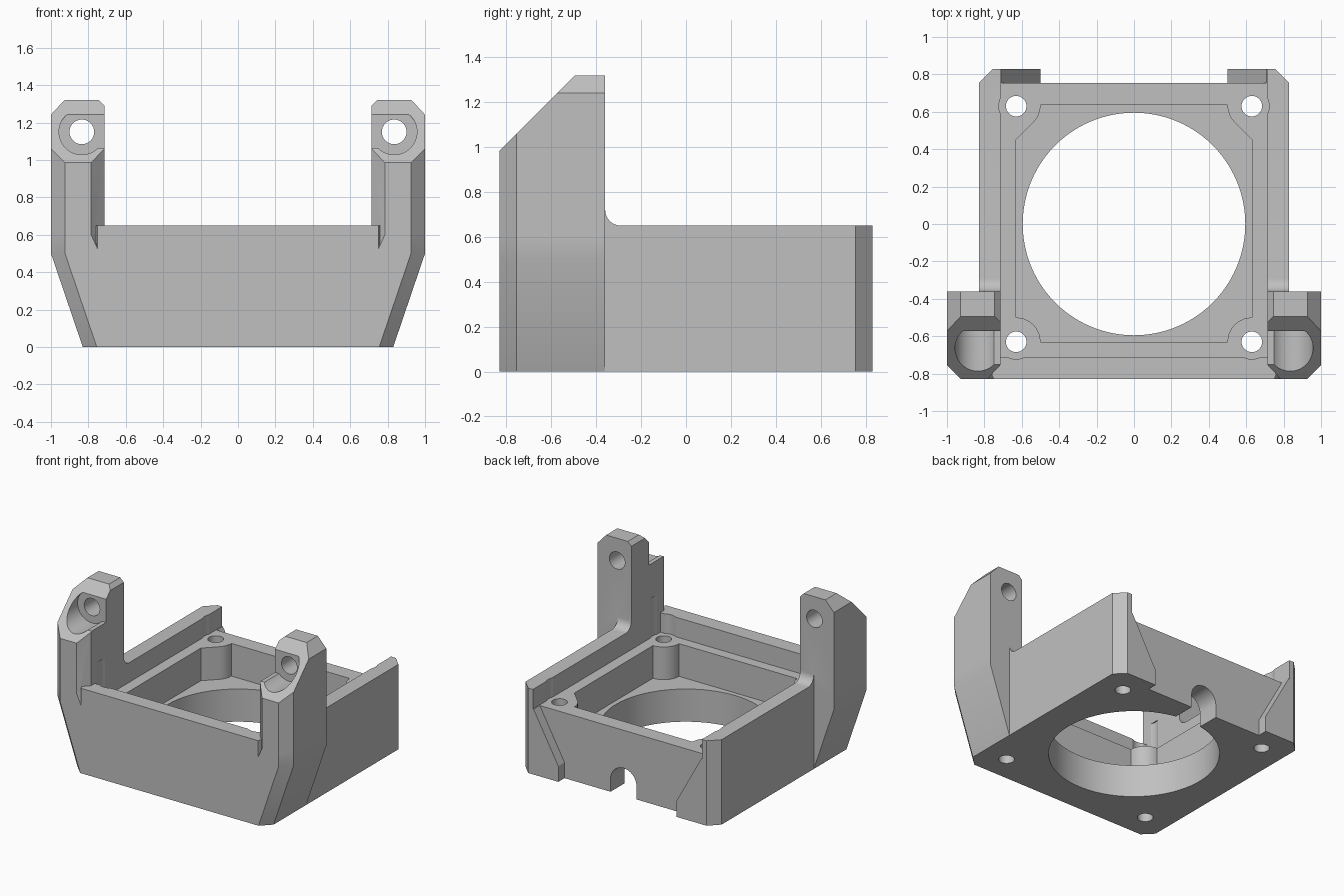
import bpy, bmesh, math

cube = bpy.data.objects.get("Cube")
if cube:
    bpy.data.objects.remove(cube, do_unlink=True)

grey = bpy.data.materials.new("light grey plastic")
grey.use_nodes = True
color = (0.53, 0.53, 0.53, 1)
grey.diffuse_color = color
grey.node_tree.nodes["Principled BSDF"].inputs["Base Color"].default_value = color


def loft(name, rings):
    """Closed solid through rings of matching points."""
    bm = bmesh.new()
    loops = [[bm.verts.new(p) for p in ring] for ring in rings]
    for a, b in zip(loops, loops[1:]):
        for i in range(len(a)):
            j = (i + 1) % len(a)
            bm.faces.new((a[i], a[j], b[j], b[i]))
    bm.faces.new(loops[0])
    bm.faces.new(loops[-1])
    bmesh.ops.recalc_face_normals(bm, faces=bm.faces)
    mesh = bpy.data.meshes.new(name)
    bm.to_mesh(mesh)
    bm.free()
    obj = bpy.data.objects.new(name, mesh)
    bpy.context.collection.objects.link(obj)
    mesh.materials.append(grey)
    return obj


def prism(name, outline, lo, hi, axis="z"):
    """Extrude a 2D outline along an axis."""
    place = {"x": lambda a, b, t: (t, a, b),
             "y": lambda a, b, t: (a, t, b),
             "z": lambda a, b, t: (a, b, t)}[axis]
    return loft(name, [[place(a, b, t) for a, b in outline] for t in (lo, hi)])


def rect(x0, x1, y0, y1):
    return [(x0, y0), (x1, y0), (x1, y1), (x0, y1)]


def arc(cx, cy, r, start, end, n):
    angles = [math.radians(start + (end - start) * i / n) for i in range(n + 1)]
    return [(cx + r * math.cos(a), cy + r * math.sin(a)) for a in angles]


def circle(cx, cy, r, n=32):
    return arc(cx, cy, r, 0, 360, n)[:-1]


def combine(target, tool, operation):
    mod = target.modifiers.new("combine", "BOOLEAN")
    mod.operation, mod.solver, mod.object = operation, "EXACT", tool
    bpy.context.view_layer.objects.active = target
    bpy.ops.object.modifier_apply(modifier=mod.name)
    bpy.data.objects.remove(tool, do_unlink=True)


def join(tool):
    combine(housing, tool, "UNION")


def cut(tool, target=None):
    combine(target or housing, tool, "DIFFERENCE")


# Main block
housing = prism("mount_housing", [(-.75, -.83), (.75, -.83), (.8, -.7), (.83, -.5), (.83, .755),
                                  (-.83, .755), (-.83, -.5), (-.8, -.7)], 0, .65)


# Upright arm: flared chamfered column with a sloped top
def arm_ring(out, z, s):
    plan = [(.715, -.36), (.715, -.755), (.785 if z > .5 else .74, -.83),
            (out - .075, -.83), (out, -.755), (out, -.36)]
    return [(s * x, y, z) for x, y in plan]


def add_arm(s):
    arm = loft("arm", [arm_ring(.83, 0, s), arm_ring(1, .5, s),
                       arm_ring(1, .6, s), arm_ring(1, 1.32, s)])
    cut(prism("slope", [(-.9, .915), (-.46, 1.355), (-.9, 1.4)], -1.2, 1.2, "x"), arm)
    for top in ([(.905, 1.345), (1.025, 1.215), (1.1, 1.4)],
                [(.765, 1.34), (.695, 1.27), (.65, 1.4)]):
        cut(prism("chamfer", [(s * x, z) for x, z in top], -1, 0, "y"), arm)
    # Screw hole with a counterbore that opens inward
    cut(prism("bore", circle(s * .835, 1.15, .122, 48), -1, -.573, "y"), arm)
    cut(prism("relief", rect(s * .69, s * .755, 1.065, 1.262), -1, -.573, "y"), arm)
    cut(prism("hole", circle(s * .835, 1.15, .066), -1, 0, "y"), arm)
    join(arm)


for s in (-1, 1):
    add_arm(s)
    # Fillet between arm and side wall
    fillet = [(-.4, .6), (-.29, .6)] + arc(-.29, .72, .07, 270, 180, 8) + [(-.4, .72)]
    join(prism("fillet", fillet, s * .715, s * .83, "x"))
    # Rear corner tab with slanted inner edge and chamfered outer corner
    tab = [(.83, 0), (.5, 0), (.5, .12), (.715, .51), (.715, .65), (.83, .65)]
    join(prism("tab", [(s * x, z) for x, z in tab], .74, .83, "y"))
    cut(prism("corner", [(s * .86, .725), (s * .725, .86), (s * .9, .9)], -.1, .8))

# Upper recess, open to the rear between the tabs
cut(prism("recess", rect(-.715, .715, -.71, .9), .5, .8))

# Deep pocket whose outline wraps the four screw bosses
front = arc(.63, -.63, .13, 180, 90, 10)
rear = [(.63, .45)] + arc(.63, .635, .13, 223, 180, 6)
right_side = front + rear
left_side = [(-x, y) for x, y in reversed(right_side)]
cut(prism("pocket", right_side + left_side, .25, .8))

# Large round opening, screw holes with clearance, rear cable slot
cut(prism("opening", circle(0, 0, .595, 96), -.1, .8))
for sx in (-1, 1):
    for sy in (-1, 1):
        cut(prism("clearance", circle(sx * .63, sy * .63, .093), .5, .8))
        cut(prism("screw", circle(sx * .63, sy * .63, .055), -.1, .8))
slot = [(-.11, -.1), (.11, -.1)] + arc(0, .1, .11, 0, 180, 16)
cut(prism("slot", slot, .45, .9, "y"))

# Clean up and shade
bpy.ops.object.select_all(action="DESELECT")
housing.select_set(True)
bpy.context.view_layer.objects.active = housing
bpy.ops.object.shade_smooth_by_angle(angle=math.radians(25))
